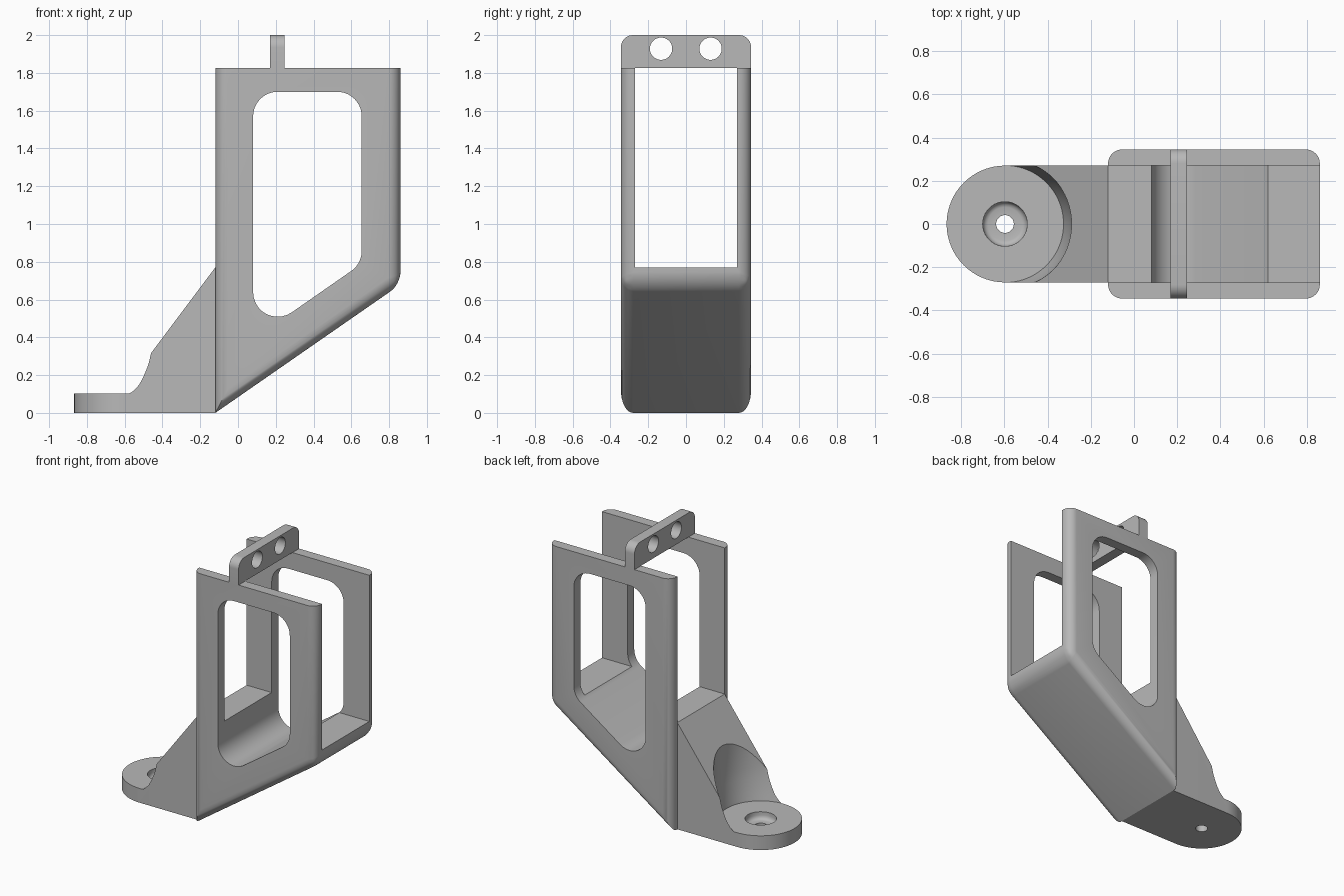
import bpy, bmesh, math
from mathutils import Vector

cube = bpy.data.objects.get("Cube")
if cube:
    bpy.data.objects.remove(cube, do_unlink=True)

grey = bpy.data.materials.new("plain_grey")
grey.use_nodes = True
COLOUR = (0.48, 0.48, 0.48, 1)
grey.diffuse_color = COLOUR
grey.node_tree.nodes["Principled BSDF"].inputs["Base Color"].default_value = COLOUR


def add_object(name, bm):
    bmesh.ops.recalc_face_normals(bm, faces=bm.faces)
    mesh = bpy.data.meshes.new(name)
    bm.to_mesh(mesh)
    bm.free()
    mesh.materials.append(grey)
    obj = bpy.data.objects.new(name, mesh)
    bpy.context.collection.objects.link(obj)
    return obj


def rounded(corners, steps=10):
    """Turn (u, v, radius) corners into an outline with round corners."""
    out = []
    for i, (u, v, r) in enumerate(corners):
        p = Vector((u, v))
        if r == 0:
            out.append(p)
            continue
        a = (Vector(corners[i - 1][:2]) - p).normalized()
        b = (Vector(corners[(i + 1) % len(corners)][:2]) - p).normalized()
        half = a.angle(b) / 2
        centre = p + (a + b).normalized() * (r / math.sin(half))
        start = p + a * (r / math.tan(half)) - centre
        end = p + b * (r / math.tan(half)) - centre
        sweep = start.angle(end)
        for k in range(steps + 1):
            t = k / steps
            out.append(centre + (start * math.sin((1 - t) * sweep)
                                 + end * math.sin(t * sweep)) / math.sin(sweep))
    return out


def prism_mesh(outline, axis, low, high):
    """Extrude a 2D outline along x, y or z."""
    place = {"x": lambda u, v, w: (w, u, v),
             "y": lambda u, v, w: (u, w, v),
             "z": lambda u, v, w: (u, v, w)}[axis]
    bm = bmesh.new()
    rings = [[bm.verts.new(place(p[0], p[1], w)) for p in outline] for w in (low, high)]
    for ring in rings:
        bm.faces.new(ring)
    n = len(outline)
    for i in range(n):
        j = (i + 1) % n
        bm.faces.new((rings[0][i], rings[0][j], rings[1][j], rings[1][i]))
    return bm


def prism(name, *args):
    return add_object(name, prism_mesh(*args))


def lathe(name, profile, centre_x, segments=96):
    """Solid of revolution about a vertical axis from (radius, z) points."""
    bm = bmesh.new()
    rings = [[bm.verts.new((centre_x + r * math.cos(math.tau * k / segments),
                            r * math.sin(math.tau * k / segments), z))
              for k in range(segments)] for r, z in profile]
    bm.faces.new(rings[0])
    bm.faces.new(rings[-1])
    for low, high in zip(rings, rings[1:]):
        for k in range(segments):
            j = (k + 1) % segments
            bm.faces.new((low[k], low[j], high[j], high[k]))
    return add_object(name, bm)


def circle(u, v, r, n=48):
    return [(u + r * math.cos(math.tau * k / n), v + r * math.sin(math.tau * k / n))
            for k in range(n)]


def cut(obj, *cutters):
    bpy.context.view_layer.objects.active = obj
    for cutter in cutters:
        cutter.hide_render = True
        mod = obj.modifiers.new("cut", "BOOLEAN")
        mod.operation, mod.solver, mod.object = "DIFFERENCE", "EXACT", cutter
        bpy.ops.object.modifier_apply(modifier=mod.name)
        bpy.data.objects.remove(cutter, do_unlink=True)


def smooth(obj):
    bpy.ops.object.select_all(action="DESELECT")
    obj.select_set(True)
    bpy.context.view_layer.objects.active = obj
    bpy.ops.object.shade_smooth_by_angle(angle=math.radians(30))


# Cradle frame: sloped block with rounded outer edges
LEFT, RIGHT, TOP, FLOOR = -0.12, 0.86, 1.825, 0.77
HALF, INNER = 0.345, 0.27
bm = prism_mesh([(LEFT, 0), (RIGHT, 0.68), (RIGHT, TOP), (LEFT, TOP)], "y", -HALF, HALF)
round_edges = []
for e in bm.edges:
    a, b = (v.co for v in e.verts)
    vertical = abs(a.z - b.z) > 0.1
    heel = abs(a.y - b.y) > 0.1 and a.x > 0 and a.z < 1
    if vertical or heel:
        round_edges.append(e)
bmesh.ops.bevel(bm, geom=round_edges, offset=0.065, segments=8, profile=0.5,
                affect="EDGES", clamp_overlap=True)
frame = add_object("cradle_frame", bm)

# Open channel between the side walls, then the side windows
channel = prism("channel_cutter", [(-INNER, FLOOR), (INNER, FLOOR), (INNER, 2.2), (-INNER, 2.2)],
                "x", -1, 1.5)
window = prism("window_cutter", rounded([(0.08, 0.39, 0.13), (0.655, 0.79, 0.13),
                                         (0.655, 1.70, 0.13), (0.08, 1.70, 0.13)]),
               "y", -1, 1)
cut(frame, channel, window)
smooth(frame)

# Mounting foot: round-ended blank trimmed to a sloped web
FOOT_X, FOOT_R, FOOT_TOP = -0.597, 0.27, 0.103
arc = [(FOOT_X + FOOT_R * math.cos(math.pi * (0.5 + k / 48)),
        FOOT_R * math.sin(math.pi * (0.5 + k / 48))) for k in range(49)]
foot = prism("mounting_foot", [(LEFT, FOOT_R)] + arc + [(LEFT, -FOOT_R)], "z", 0, 0.9)
slope = prism("slope_cutter", [(0, 0.93), (-0.61, 0.117), (-1.1, 0.117), (-1.1, 1.2), (0, 1.2)],
              "y", -0.6, 0.6)
# Clearance around the screw pad, flaring upward
clearance = lathe("clearance_cutter", [(0.271, FOOT_TOP), (0.274, 0.12), (0.28, 0.15), (0.288, 0.2),
                                       (0.297, 0.26), (0.304, 0.33), (0.308, 0.45), (0.308, 1.3)],
                  FOOT_X)
# Screw hole with a softened counterbore
screw = lathe("screw_cutter", [(0.041, -0.1), (0.041, 0.05), (0.078, 0.05), (0.09, 0.054),
                               (0.099, 0.064), (0.103, 0.078), (0.103, 0.3)], FOOT_X, 64)
cut(foot, slope, clearance, screw)
smooth(foot)

# Bridge tab across the walls, with two holes
tab = prism("bridge_tab", rounded([(-HALF, TOP, 0), (HALF, TOP, 0), (HALF, 2, 0.065),
                                   (-HALF, 2, 0.065)]), "x", 0.17, 0.246)
cut(tab, *[prism("tab_hole_cutter", circle(y, 1.928, 0.059), "x", -0.5, 0.8)
           for y in (-0.132, 0.13)])
smooth(tab)
